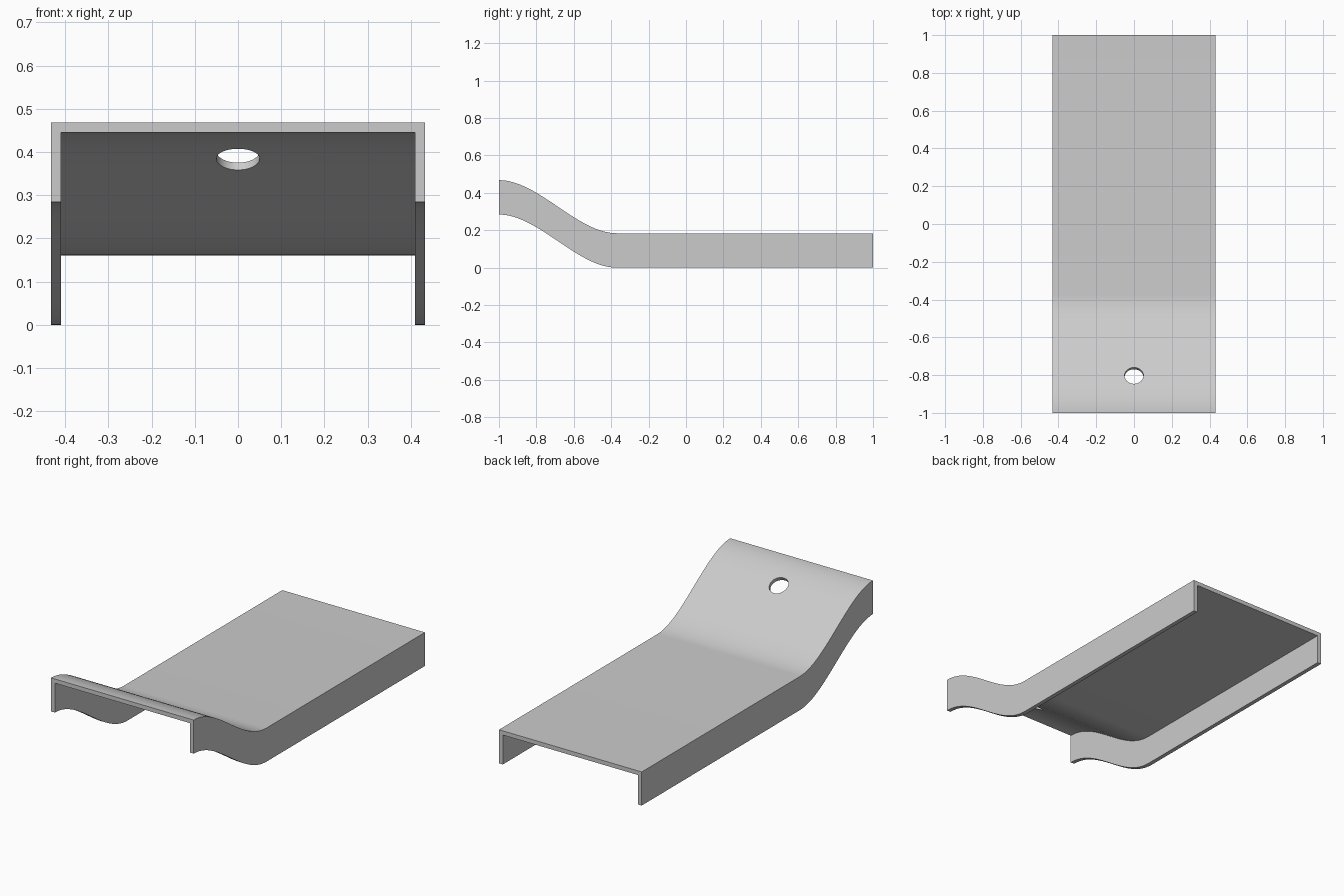
import bpy, bmesh, math
from mathutils import Vector

if "Cube" in bpy.data.objects:
    bpy.data.objects.remove(bpy.data.objects["Cube"], do_unlink=True)

HALF_W, WALL, DEPTH = 0.432, 0.023, 0.184
FRONT, BEND, BACK, RISE = -1.0, -0.37, 1.0, 0.284
STEPS = 32


def lift(y):
    """Height of the S-bend above the flat run."""
    t = min(max((BEND - y) / (BEND - FRONT), 0), 1)
    return RISE * t * t * (3 - 2 * t)


def slope_angle(y):
    return math.atan((lift(y + 0.001) - lift(y - 0.001)) / 0.002)


grey = bpy.data.materials.new("light_grey")
grey.use_nodes = True
grey.diffuse_color = (0.6, 0.6, 0.6, 1)
grey.node_tree.nodes["Principled BSDF"].inputs["Base Color"].default_value = grey.diffuse_color

# Channel: an inverted U section swept along the bent side profile
inner = HALF_W - WALL
section = [(-HALF_W, 0), (-HALF_W, DEPTH), (HALF_W, DEPTH), (HALF_W, 0),
           (inner, 0), (inner, DEPTH - WALL), (-inner, DEPTH - WALL), (-inner, 0)]
stations = [FRONT + (BEND - FRONT) * i / STEPS for i in range(STEPS + 1)] + [BACK]

bm = bmesh.new()
rings = [[bm.verts.new((x, y, z + lift(y))) for x, z in section] for y in stations]
count = len(section)
for a, b in zip(rings, rings[1:]):
    for i in range(count):
        j = (i + 1) % count
        bm.faces.new((a[i], a[j], b[j], b[i]))
# End caps: left leg, web, right leg
for ring in (rings[0], rings[-1]):
    for ids in ((0, 1, 6, 7), (1, 2, 5, 6), (2, 3, 4, 5)):
        bm.faces.new([ring[i] for i in ids])
bmesh.ops.recalc_face_normals(bm, faces=bm.faces)
mesh = bpy.data.meshes.new("bent_channel")
bm.to_mesh(mesh)
bm.free()
channel = bpy.data.objects.new("bent_channel", mesh)
bpy.context.collection.objects.link(channel)
mesh.materials.append(grey)

# Round hole drilled square to the sloping web
HOLE_Y = -0.802
bpy.ops.mesh.primitive_cylinder_add(
    vertices=48, radius=0.05, depth=0.16,
    location=Vector((0, HOLE_Y, DEPTH + lift(HOLE_Y))),
    rotation=(slope_angle(HOLE_Y), 0, 0))
cutter = bpy.context.object
cutter.name = "hole_cutter"
cutter.hide_render = True
cutter.data.materials.append(grey)

drill = channel.modifiers.new("hole", 'BOOLEAN')
drill.operation = 'DIFFERENCE'
drill.solver = 'EXACT'
drill.object = cutter

bpy.ops.object.select_all(action='DESELECT')
channel.select_set(True)
bpy.context.view_layer.objects.active = channel
bpy.ops.object.modifier_apply(modifier=drill.name)
bpy.data.objects.remove(cutter, do_unlink=True)
bpy.ops.object.shade_smooth_by_angle(angle=math.radians(30))
